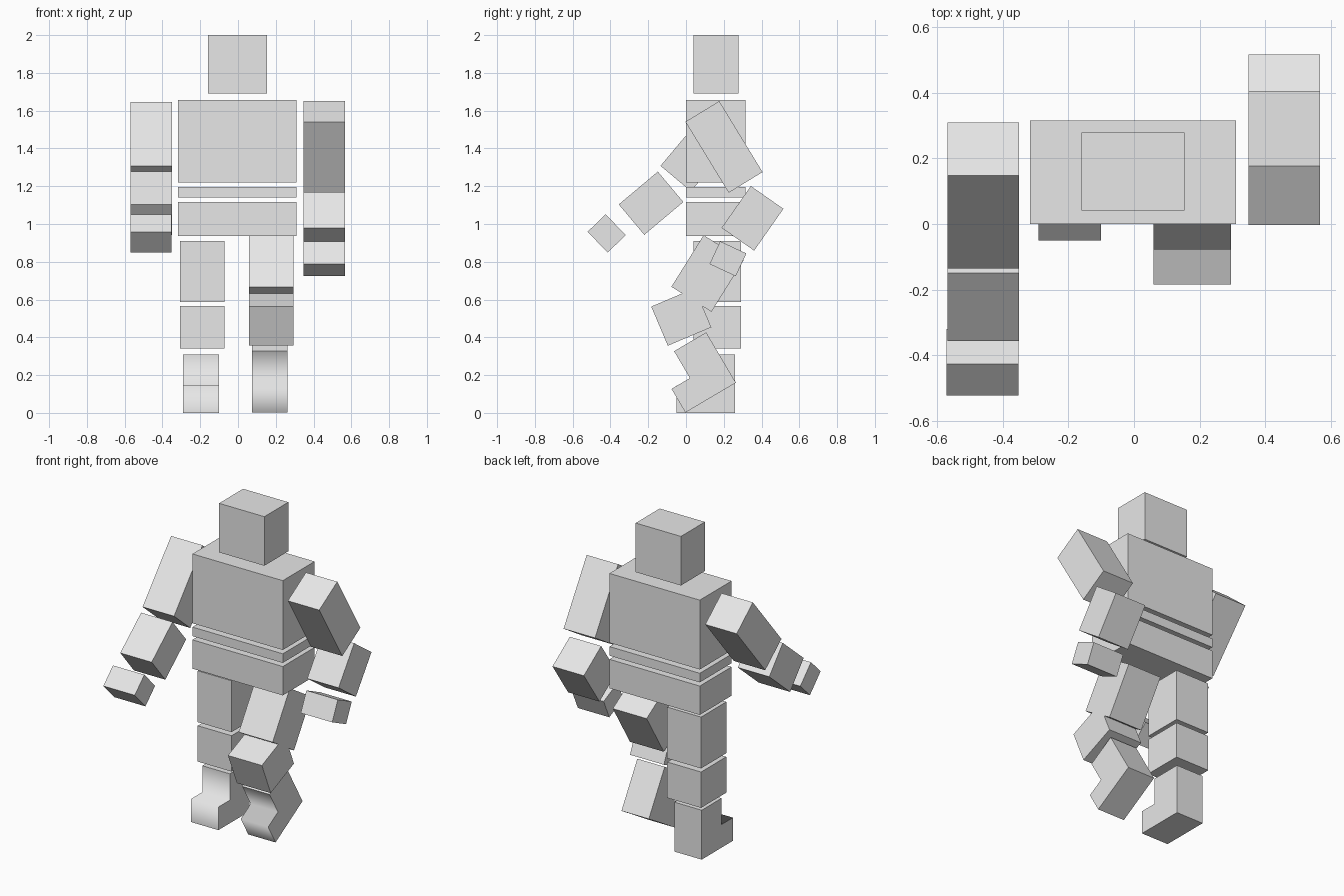
import bpy, bmesh
from math import radians

if "Cube" in bpy.data.objects:
    bpy.data.objects.remove(bpy.data.objects["Cube"], do_unlink=True)

grey = bpy.data.materials.new("plain_grey")
grey.use_nodes = True
grey.diffuse_color = (0.8, 0.8, 0.8, 1)
grey.node_tree.nodes["Principled BSDF"].inputs["Base Color"].default_value = (0.8, 0.8, 0.8, 1)


def finish(name, bm, location, tilt):
    """Turn a bmesh into an object swung about the x axis."""
    bmesh.ops.recalc_face_normals(bm, faces=bm.faces)
    mesh = bpy.data.meshes.new(name)
    bm.to_mesh(mesh)
    bm.free()
    mesh.materials.append(grey)
    obj = bpy.data.objects.new(name, mesh)
    obj.location = location
    obj.rotation_euler.x = radians(tilt)
    bpy.context.collection.objects.link(obj)


def block(name, center, size, tilt=0):
    bm = bmesh.new()
    bmesh.ops.create_cube(bm, size=1)
    bmesh.ops.scale(bm, vec=size, verts=bm.verts)
    finish(name, bm, center, tilt)


def foot(name, x, y, z, tilt=0):
    """L-shaped foot and ankle; origin at the lower edge of the toe."""
    width = 0.19
    profile = [(0, 0), (0.31, 0), (0.31, 0.31), (0.113, 0.31), (0.113, 0.145), (0, 0.145)]
    bm = bmesh.new()
    side = bm.faces.new([bm.verts.new((-width / 2, py, pz)) for py, pz in profile])
    out = bmesh.ops.extrude_face_region(bm, geom=[side], use_keep_orig=True)
    moved = [v for v in out["geom"] if isinstance(v, bmesh.types.BMVert)]
    bmesh.ops.translate(bm, vec=(width, 0, 0), verts=moved)
    # Instep, toe top and toe front blend smoothly; everything else is crisp
    for f in bm.faces:
        c = f.calc_center_median()
        f.smooth = len(f.verts) == 4 and c.y < 0.12 and c.z > 0.05
    for e in bm.edges:
        e.smooth = all(f.smooth for f in e.link_faces)
    finish(name, bm, (x, y, z), tilt)


# Head and trunk
block("head", (-0.003, 0.16, 1.846), (0.314, 0.238, 0.308))
for name, low, high in (("chest", 1.221, 1.656), ("waist", 1.14, 1.197), ("pelvis", 0.936, 1.117)):
    block(name, (-0.003, 0.158, (low + high) / 2), (0.627, 0.315, high - low))

# Arms
upper_arm, forearm, hand = (0.218, 0.21, 0.44), (0.218, 0.21, 0.27), (0.218, 0.153, 0.133)
block("right_upper_arm", (-0.459, 0.087, 1.409), upper_arm, -40)
block("right_forearm", (-0.459, -0.185, 1.11), forearm, -50)
block("right_hand", (-0.461, -0.42, 0.95), hand, -46)
block("left_upper_arm", (0.457, 0.201, 1.408), upper_arm, 31.4)
block("left_forearm", (0.457, 0.352, 1.03), forearm, -35)
block("left_hand", (0.457, 0.222, 0.816), hand, -25)

# Legs
thigh, shin = (0.235, 0.25, 0.322), (0.235, 0.25, 0.225)
block("right_thigh", (-0.19, 0.165, 0.749), thigh)
block("right_shin", (-0.19, 0.165, 0.453), shin)
foot("right_foot", -0.196, -0.05, 0)
block("left_thigh", (0.177, 0.114, 0.738), thigh, -32)
block("left_shin", (0.177, -0.025, 0.508), shin, 23)
foot("left_foot", 0.168, -0.003, 0.002, 30.5)
